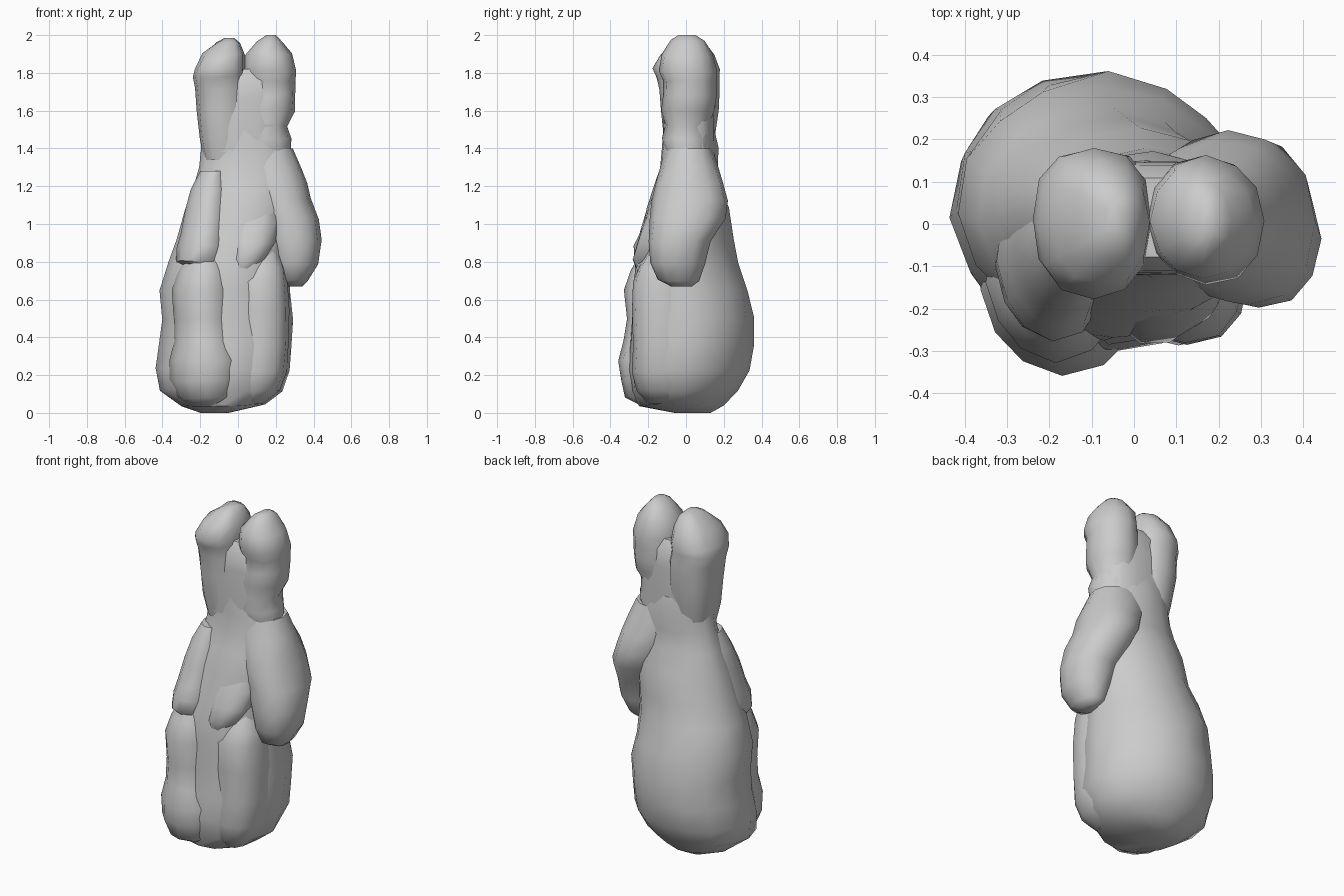
import bpy, bmesh, math, random

random.seed(4)


def loft(name, rings, sides=14, power=2.2, skew=0.0, jitter=0.007):
    """Closed lumpy form from rings (z, x_min, x_max, y_min, y_max).
    skew flattens the back-right and front-left corners."""
    bm = bmesh.new()
    loops = []
    for i, (z, x0, x1, y0, y1) in enumerate(rings):
        loop = []
        for k in range(sides):
            a = 2 * math.pi * k / sides
            c, s = math.cos(a), math.sin(a)
            j = 0 if i in (0, len(rings) - 1) else jitter
            r = 1 + random.uniform(-j, j) * 3 - skew * max(0, 2 * s * c)
            c = math.copysign(abs(c) ** (2 / power), c)
            s = math.copysign(abs(s) ** (2 / power), s)
            loop.append(bm.verts.new((
                (x0 + x1) / 2 + (x1 - x0) / 2 * c * r,
                (y0 + y1) / 2 + (y1 - y0) / 2 * s * r,
                z + random.uniform(-j, j))))
        loops.append(loop)
    for a, b in zip(loops, loops[1:]):
        for k in range(sides):
            n = (k + 1) % sides
            bm.faces.new((a[k], a[n], b[n], b[k]))
    bm.faces.new(loops[0][::-1])
    bm.faces.new(loops[-1])
    mesh = bpy.data.meshes.new(name)
    bm.to_mesh(mesh)
    bm.free()
    ob = bpy.data.objects.new(name, mesh)
    bpy.context.collection.objects.link(ob)
    bpy.ops.object.select_all(action='DESELECT')
    ob.select_set(True)
    bpy.context.view_layer.objects.active = ob
    bpy.ops.object.shade_smooth_by_angle(angle=math.radians(50))


# Plump body tapering up to the neck
loft("body", [
    (0.00, -0.20, -0.05, -0.06, 0.13),
    (0.04, -0.31, 0.14, -0.25, 0.20),
    (0.12, -0.42, 0.23, -0.29, 0.28),
    (0.23, -0.44, 0.28, -0.31, 0.34),
    (0.36, -0.42, 0.29, -0.29, 0.355),
    (0.50, -0.405, 0.285, -0.28, 0.355),
    (0.65, -0.415, 0.275, -0.28, 0.33),
    (0.80, -0.37, 0.27, -0.27, 0.28),
    (0.92, -0.32, 0.28, -0.24, 0.25),
    (1.08, -0.28, 0.31, -0.21, 0.225),
    (1.20, -0.24, 0.31, -0.17, 0.18),
    (1.30, -0.205, 0.30, -0.14, 0.17),
    (1.40, -0.19, 0.28, -0.13, 0.17),
    (1.50, -0.19, 0.25, -0.12, 0.15)], sides=16, skew=0.09)

# Two upright lobes joined by a web
loft("lobe_web", [
    (1.38, -0.18, 0.26, -0.12, 0.15),
    (1.52, -0.19, 0.25, -0.125, 0.15),
    (1.66, -0.19, 0.26, -0.12, 0.15),
    (1.76, -0.18, 0.25, -0.115, 0.14),
    (1.82, -0.10, 0.16, -0.08, 0.11)], sides=14, power=2.6)
loft("lobe_left", [
    (1.34, -0.18, 0.05, -0.10, 0.13),
    (1.45, -0.20, 0.05, -0.12, 0.15),
    (1.60, -0.22, 0.05, -0.135, 0.175),
    (1.72, -0.23, 0.05, -0.14, 0.175),
    (1.78, -0.24, 0.04, -0.155, 0.18),
    (1.82, -0.23, 0.04, -0.175, 0.18),
    (1.90, -0.19, 0.035, -0.14, 0.15),
    (1.96, -0.12, 0.01, -0.08, 0.10),
    (1.985, -0.07, -0.02, -0.03, 0.05)], sides=12, power=2.4)
loft("lobe_right", [
    (1.36, 0.03, 0.28, -0.10, 0.12),
    (1.45, 0.02, 0.28, -0.13, 0.13),
    (1.52, 0.02, 0.26, -0.11, 0.12),
    (1.60, 0.03, 0.30, -0.13, 0.15),
    (1.68, 0.03, 0.305, -0.12, 0.16),
    (1.76, 0.03, 0.305, -0.12, 0.16),
    (1.81, 0.03, 0.31, -0.145, 0.16),
    (1.90, 0.04, 0.285, -0.13, 0.14),
    (1.97, 0.10, 0.23, -0.08, 0.10),
    (2.00, 0.15, 0.20, -0.04, 0.05)], sides=12, skew=0.05)

# Hanging arm with a broad shoulder on the right side
loft("arm_right", [
    (0.67, 0.26, 0.34, -0.08, 0.03),
    (0.70, 0.22, 0.37, -0.15, 0.07),
    (0.79, 0.18, 0.425, -0.19, 0.10),
    (0.91, 0.15, 0.44, -0.20, 0.13),
    (1.03, 0.11, 0.425, -0.195, 0.21),
    (1.13, 0.06, 0.385, -0.18, 0.225),
    (1.22, 0.02, 0.365, -0.16, 0.20),
    (1.30, -0.02, 0.335, -0.135, 0.17),
    (1.40, -0.02, 0.29, -0.11, 0.14)], sides=12)

# Arm folded against the left of the chest
loft("arm_left", [
    (0.76, -0.28, -0.10, -0.22, 0.04),
    (0.80, -0.33, -0.07, -0.275, 0.08),
    (0.88, -0.325, -0.06, -0.275, 0.10),
    (0.95, -0.305, -0.06, -0.25, 0.10),
    (1.07, -0.28, -0.05, -0.21, 0.10),
    (1.18, -0.25, -0.05, -0.175, 0.10),
    (1.28, -0.20, -0.06, -0.12, 0.06)], sides=12, skew=0.08)

# Small paw bulge between the arms
loft("paw", [
    (0.75, -0.03, 0.07, -0.26, -0.10),
    (0.81, -0.05, 0.15, -0.285, -0.08),
    (0.90, -0.05, 0.20, -0.26, -0.06),
    (1.00, -0.05, 0.22, -0.225, -0.04),
    (1.14, 0.00, 0.22, -0.16, -0.02)], sides=10)

# Front legs with thick feet, separated by a shallow groove
loft("leg_left", [
    (0.03, -0.25, -0.06, -0.22, 0.05),
    (0.08, -0.32, -0.01, -0.32, 0.05),
    (0.17, -0.36, 0.02, -0.345, 0.05),
    (0.28, -0.36, 0.02, -0.36, 0.05),
    (0.38, -0.34, -0.01, -0.33, 0.05),
    (0.50, -0.34, -0.02, -0.31, 0.05),
    (0.65, -0.35, -0.02, -0.325, 0.05),
    (0.75, -0.32, -0.04, -0.29, 0.05),
    (0.88, -0.26, -0.08, -0.22, 0.05)], sides=12, power=2.1, skew=0.05)
loft("leg_right", [
    (0.05, 0.00, 0.14, -0.20, 0.05),
    (0.12, -0.04, 0.22, -0.26, 0.05),
    (0.22, -0.05, 0.26, -0.285, 0.05),
    (0.36, -0.03, 0.27, -0.28, 0.05),
    (0.55, -0.02, 0.27, -0.285, 0.05),
    (0.70, -0.02, 0.26, -0.28, 0.05),
    (0.77, 0.00, 0.25, -0.25, 0.05),
    (0.86, 0.05, 0.22, -0.20, 0.05)], sides=12, power=2.4)
